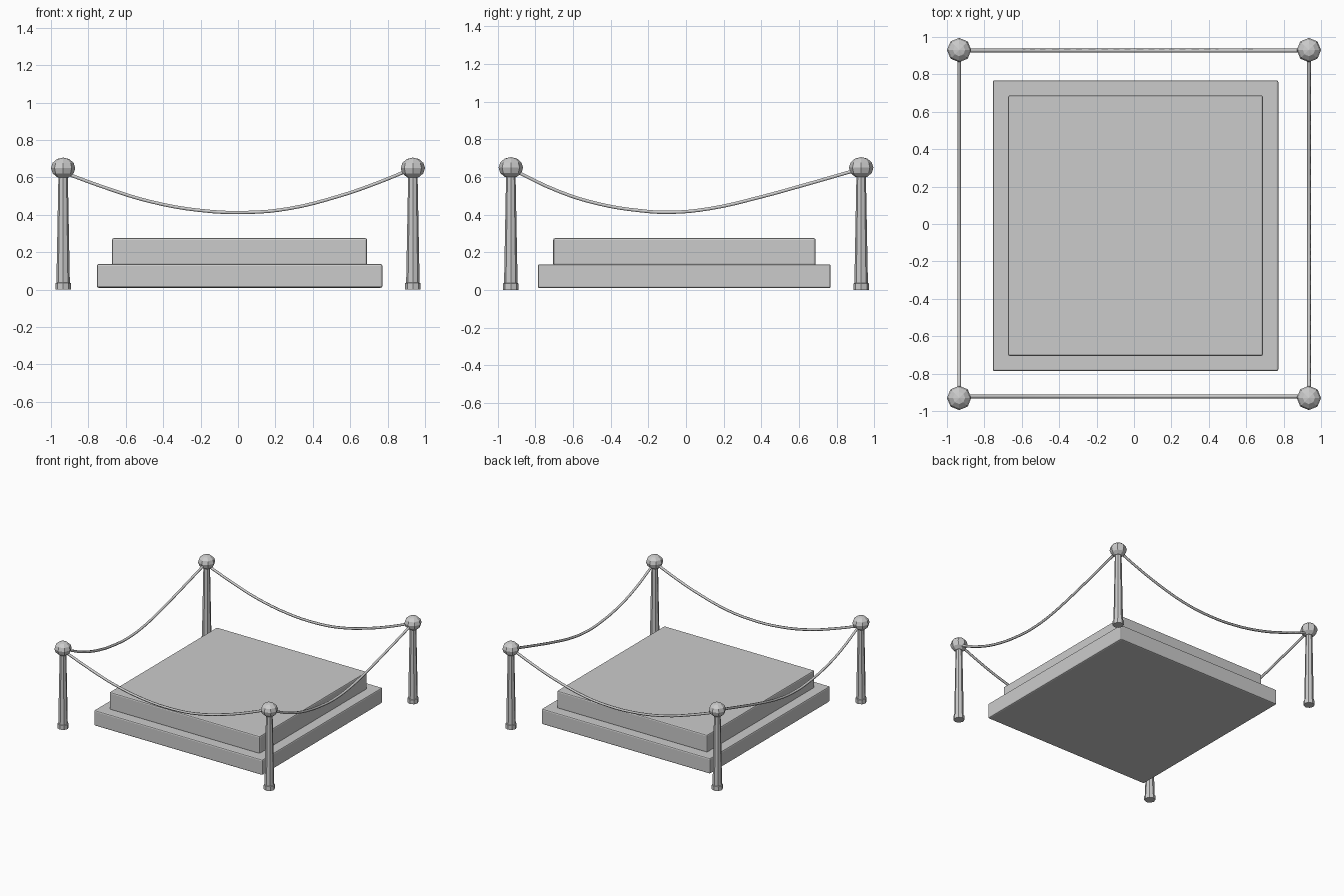
import bpy, math

if "Cube" in bpy.data.objects:
    bpy.data.objects.remove(bpy.data.objects["Cube"])

PX, PY = 0.935, 0.93   # post positions


def slab(name, x0, x1, y0, y1, z0, z1):
    bpy.ops.mesh.primitive_cube_add(size=1, location=((x0 + x1) / 2, (y0 + y1) / 2, (z0 + z1) / 2))
    ob = bpy.context.object
    ob.name = name
    ob.scale = (x1 - x0, y1 - y0, z1 - z0)
    bpy.ops.object.transform_apply(location=False, rotation=False, scale=True)
    bev = ob.modifiers.new("soft_edges", "BEVEL")
    bev.width = 0.01
    bev.segments = 2


def lathe(name, profile, x, y, sides=8):
    # turn an (r, z) profile into a closed faceted solid
    verts, faces = [], []
    for r, z in profile:
        for i in range(sides):
            a = 2 * math.pi * i / sides
            verts.append((r * math.cos(a), r * math.sin(a), z))
    for k in range(len(profile) - 1):
        for i in range(sides):
            j = (i + 1) % sides
            faces.append((k * sides + i, k * sides + j, (k + 1) * sides + j, (k + 1) * sides + i))
    faces.append(tuple(reversed(range(sides))))
    faces.append(tuple(range(len(verts) - sides, len(verts))))
    me = bpy.data.meshes.new(name)
    me.from_pydata(verts, [], faces)
    ob = bpy.data.objects.new(name, me)
    ob.location = (x, y, 0)
    bpy.context.collection.objects.link(ob)


def rope(name, points):
    cu = bpy.data.curves.new(name, "CURVE")
    cu.dimensions = "3D"
    cu.bevel_depth = 0.01
    cu.bevel_resolution = 1
    cu.resolution_u = 4
    cu.use_fill_caps = True
    sp = cu.splines.new("BEZIER")
    sp.bezier_points.add(len(points) - 1)
    for bp, p in zip(sp.bezier_points, points):
        bp.co = p
        bp.handle_left_type = bp.handle_right_type = "AUTO"
    ob = bpy.data.objects.new(name, cu)
    bpy.context.collection.objects.link(ob)


# stepped platform
slab("platform_lower", -0.755, 0.772, -0.787, 0.768, 0.01, 0.137)
slab("platform_upper", -0.673, 0.69, -0.705, 0.688, 0.13, 0.276)

# corner posts with ball finials
post = [(0.042, 0.0), (0.042, 0.035), (0.036, 0.037), (0.025, 0.62)]
for sx, xn in ((-1, "left"), (1, "right")):
    for sy, yn in ((-1, "front"), (1, "back")):
        lathe(f"post_{yn}_{xn}", post, sx * PX, sy * PY)
        bpy.ops.mesh.primitive_uv_sphere_add(segments=8, ring_count=6, radius=1,
                                             location=(sx * PX, sy * PY, 0.65))
        ball = bpy.context.object
        ball.name = f"ball_{yn}_{xn}"
        ball.scale = (0.065, 0.065, 0.056)

# sagging ropes: (distance along side, height)
sag_x = [(-0.935, 0.627), (-0.686, 0.537), (-0.473, 0.472), (-0.206, 0.424), (0.05, 0.413),
         (0.275, 0.434), (0.54, 0.50), (0.73, 0.565), (0.935, 0.648)]
sag_y = [(-0.93, 0.644), (-0.673, 0.523), (-0.46, 0.457), (-0.245, 0.422), (-0.085, 0.413),
         (0.128, 0.433), (0.395, 0.494), (0.61, 0.553), (0.93, 0.645)]
rope("rope_front", [(x, -0.922, z) for x, z in sag_x])
rope("rope_back", [(x, 0.927, z) for x, z in sag_x])
rope("rope_left", [(-PX, y, z) for y, z in sag_y])
rope("rope_right", [(PX, y, z) for y, z in sag_y])
